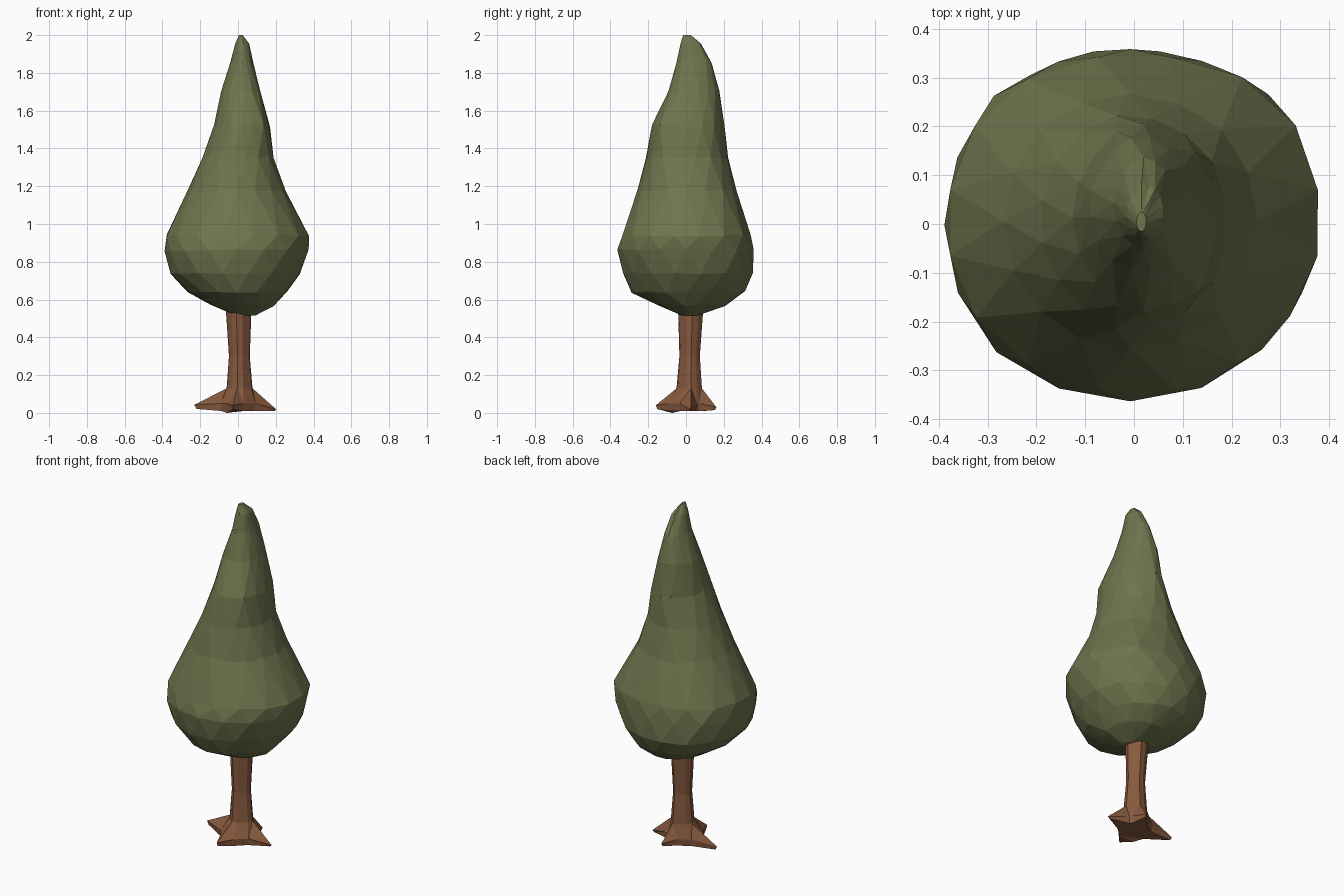
import bpy, bmesh, random
from math import sin, cos, radians, exp, pi

if "Cube" in bpy.data.objects:
    bpy.data.objects.remove(bpy.data.objects["Cube"])

random.seed(4)


def material(name, rgb):
    m = bpy.data.materials.new(name)
    m.diffuse_color = (*rgb, 1)
    m.use_nodes = True
    m.node_tree.nodes["Principled BSDF"].inputs["Base Color"].default_value = m.diffuse_color
    return m


def finish(bm, name, mat):
    bmesh.ops.triangulate(bm, faces=[f for f in bm.faces if len(f.verts) > 3])
    bmesh.ops.recalc_face_normals(bm, faces=bm.faces[:])
    me = bpy.data.meshes.new(name)
    bm.to_mesh(me)
    bm.free()
    me.materials.append(mat)
    ob = bpy.data.objects.new(name, me)
    bpy.context.collection.objects.link(ob)
    return ob


leaf = material("leaf green", (0.156, 0.176, 0.074))
bark = material("bark brown", (0.245, 0.102, 0.049))

# Crown: stacked rings (z, x min, x max, y min, y max)
RINGS = [
    (0.515, -0.01, 0.09, -0.02, 0.06),
    (0.57, -0.15, 0.19, -0.15, 0.21),
    (0.64, -0.265, 0.26, -0.285, 0.31),
    (0.74, -0.36, 0.33, -0.335, 0.357),
    (0.86, -0.385, 0.37, -0.36, 0.355),
    (0.94, -0.38, 0.38, -0.34, 0.345),
    (1.18, -0.265, 0.25, -0.255, 0.265),
    (1.35, -0.19, 0.19, -0.215, 0.225),
    (1.52, -0.125, 0.168, -0.18, 0.205),
    (1.70, -0.09, 0.118, -0.095, 0.178),
    (1.85, -0.04, 0.08, -0.05, 0.135),
    (1.95, -0.015, 0.06, -0.03, 0.08),
    (2.00, 0.005, 0.025, -0.015, 0.025),
]
N = 16
# (angle, height, depth): soft folds, negative depth is a bulge
FOLDS = [(68, 1.5, 0.07), (45, 0.95, -0.06), (135, 0.9, -0.04), (135, 1.7, 0.10),
         (222, 1.45, 0.05), (285, 1.4, 0.03), (318, 1.62, -0.12), (225, 0.9, -0.02)]


def fold(a, z):
    d = 0
    for g, h, depth in FOLDS:
        diff = (a - radians(g) + pi) % (2 * pi) - pi
        d += depth * exp(-(diff / 0.3) ** 2 - ((z - h) / 0.22) ** 2)
    return 1.01 - d


bm = bmesh.new()
rings = []
for i, (z, x0, x1, y0, y1) in enumerate(RINGS):
    ring = []
    jit = 0 if i in (0, len(RINGS) - 1) else 0.006
    for k in range(N):
        a = 2 * pi * (k + 0.5 * (i % 2)) / N
        r = fold(a, z)
        ring.append(bm.verts.new(((x0 + x1) / 2 + (x1 - x0) / 2 * r * cos(a),
                                  (y0 + y1) / 2 + (y1 - y0) / 2 * r * sin(a),
                                  z + random.uniform(-jit, jit))))
    rings.append(ring)
for i, (lo, up) in enumerate(zip(rings, rings[1:])):
    for k in range(N):
        n = (k + 1) % N
        if i % 2 == 0:
            bm.faces.new((lo[k], lo[n], up[k]))
            bm.faces.new((up[k], lo[n], up[n]))
        else:
            bm.faces.new((lo[k], up[n], up[k]))
            bm.faces.new((lo[k], lo[n], up[n]))
bm.faces.new(rings[0])
bm.faces.new(rings[-1])
finish(bm, "crown", leaf)

# Trunk: four pointed roots (angle, reach, tip height) running up into a column
ROOTS = [(7, 0.205, 0.018), (73, 0.168, 0.03), (170, 0.235, 0.042), (260, 0.162, 0.04)]
COLUMN = [(0.13, 0.008, 0.018, 0.066), (0.30, 0.007, 0.02, 0.053), (0.56, 0.003, 0.026, 0.066)]
bm = bmesh.new()
under, rim, cols = [], [], [[] for _ in COLUMN]
for ang, reach, tip in ROOTS:
    for off in (-28, 0, 28):
        a = radians(ang + off)
        r = reach if off == 0 else 0.098
        zt = tip if off == 0 else 0.05
        under.append(bm.verts.new((0.95 * r * cos(a), 0.95 * r * sin(a),
                                   0.01 if off else tip * 0.5)))
        rim.append(bm.verts.new((r * cos(a), r * sin(a), zt)))
        for col, (z, cx, cy, cr) in zip(cols, COLUMN):
            q = cr * (1.05 if off == 0 else 0.98)
            col.append(bm.verts.new((cx + q * cos(a), cy + q * sin(a), z)))
under[9].co.z = 0.0
loops = [under, rim] + cols
for lo, up in zip(loops, loops[1:]):
    for k in range(12):
        n = (k + 1) % 12
        bm.faces.new((lo[k], lo[n], up[n], up[k]))
bm.faces.new(under)
bm.faces.new(cols[-1])
finish(bm, "trunk", bark)
